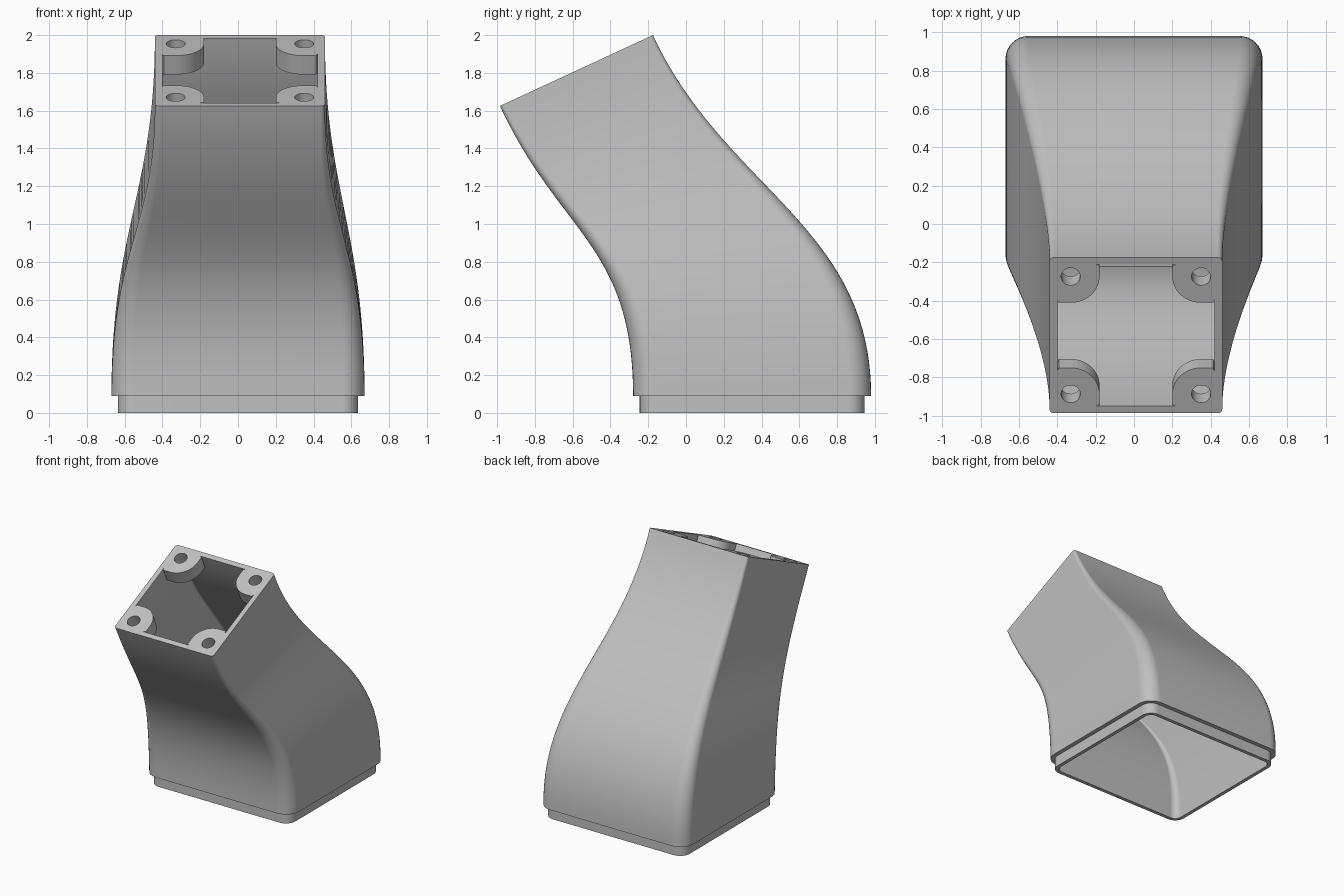
import bpy, bmesh
from math import sin, cos, pi
from mathutils import Vector, Matrix

if "Cube" in bpy.data.objects:
    bpy.data.objects.remove(bpy.data.objects["Cube"])

grey = bpy.data.materials.new("light grey")
grey.use_nodes = True
colour = (0.53, 0.53, 0.53, 1)
grey.diffuse_color = colour
grey.node_tree.nodes["Principled BSDF"].inputs["Base Color"].default_value = colour


def finish(name, bm):
    bmesh.ops.recalc_face_normals(bm, faces=bm.faces)
    mesh = bpy.data.meshes.new(name)
    bm.to_mesh(mesh)
    bm.free()
    mesh.materials.append(grey)
    ob = bpy.data.objects.new(name, mesh)
    bpy.context.collection.objects.link(ob)
    bpy.ops.object.select_all(action='DESELECT')
    ob.select_set(True)
    bpy.context.view_layer.objects.active = ob
    bpy.ops.object.shade_smooth_by_angle(angle=pi / 6)
    mod = ob.modifiers.new("even_shading", 'WEIGHTED_NORMAL')
    mod.keep_sharp = True
    return ob


def bridge(bm, a, b):
    for i in range(len(a)):
        j = (i + 1) % len(a)
        bm.faces.new((a[i], a[j], b[j], b[i]))


# Tilted mouth: edges in the side plane and its directions
MOUTH_F, MOUTH_B = Vector((0, -0.985, 1.625)), Vector((0, -0.175, 2.0))
ACROSS = (MOUTH_B - MOUTH_F).normalized()
NORMAL = Vector((1, 0, 0)).cross(ACROSS)
UP = Vector((0, 0, 1))
BASE_Z = 0.09


def swept(start, end, pull_a, pull_b, t):
    """Curve leaving the base upright and meeting the mouth squarely."""
    p, q = start + UP * pull_a, end - NORMAL * pull_b
    s = 1 - t
    return start * s**3 + p * 3 * s * s * t + q * 3 * s * t * t + end * t**3


def ring(bm, t, inset=0.0, shift=Vector()):
    """Rounded rectangular section at t along the sweep."""
    f = swept(Vector((0, -0.28, BASE_Z)), MOUTH_F, 0.8, 0.75, t)
    b = swept(Vector((0, 0.98, BASE_Z)), MOUTH_B, 0.9, 0.9, t)
    ease = t * t * (3 - 2 * t)
    mid = (f + b) / 2 + Vector((0.01 * ease, 0, 0)) + shift
    v = (b - f).normalized()
    hx = 0.67 - 0.22 * ease - inset
    hy = (b - f).length / 2 - inset
    r = max(0.12 - 0.1 * t - inset, 0.012)
    verts = []
    for k, (sx, sy) in enumerate(((1, 1), (-1, 1), (-1, -1), (1, -1))):
        for i in range(9):
            a = (k + i / 8) * pi / 2
            x = sx * (hx - r) + r * cos(a)
            y = sy * (hy - r) + r * sin(a)
            verts.append(bm.verts.new(mid + Vector((x, 0, 0)) + v * y))
    return verts


# Hollow duct with a stepped spigot at the foot
STEPS = 40
bm = bmesh.new()
rings = [ring(bm, 0, 0.035, -UP * BASE_Z), ring(bm, 0, 0.035)]
rings += [ring(bm, i / STEPS) for i in range(STEPS + 1)]
rings += [ring(bm, 1 - i / STEPS, 0.04 + 0.025 * i / STEPS) for i in range(STEPS + 1)]
rings.append(ring(bm, 0, 0.065, -UP * BASE_Z))
for i, r in enumerate(rings):
    bridge(bm, r, rings[(i + 1) % len(rings)])
finish("duct_shell", bm)


# Drilled screw bosses in the corners of the mouth
def boss(name, sx, sy):
    R, E, HOLE, DEPTH, N = 0.15, 0.072, 0.05, 0.11, 48
    bm = bmesh.new()
    loops = []
    for hole, z in ((False, 0), (False, -DEPTH), (True, -DEPTH), (True, 0)):
        loop = []
        for i in range(N):
            c, s = cos(2 * pi * i / N), sin(2 * pi * i / N)
            if hole:
                d = HOLE
            elif c <= 0 and s <= 0:
                d = R
            else:
                d = min((E if c > 0 else R) / max(abs(c), 1e-6),
                        (E if s > 0 else R) / max(abs(s), 1e-6))
            loop.append(bm.verts.new((sx * (0.34 + d * c), sy * (0.337 + d * s), z)))
        loops.append(loop)
    for i in range(4):
        bridge(bm, loops[i], loops[(i + 1) % 4])
    centre = (MOUTH_F + MOUTH_B) / 2 + Vector((0.01, 0, 0))
    frame = Matrix((Vector((1, 0, 0)), ACROSS, NORMAL)).transposed().to_4x4()
    bm.transform(Matrix.Translation(centre) @ frame)
    finish(name, bm)


for sx, side in ((1, "left"), (-1, "right")):
    for sy, end in ((1, "back"), (-1, "front")):
        boss(f"screw_boss_{end}_{side}", sx, sy)
